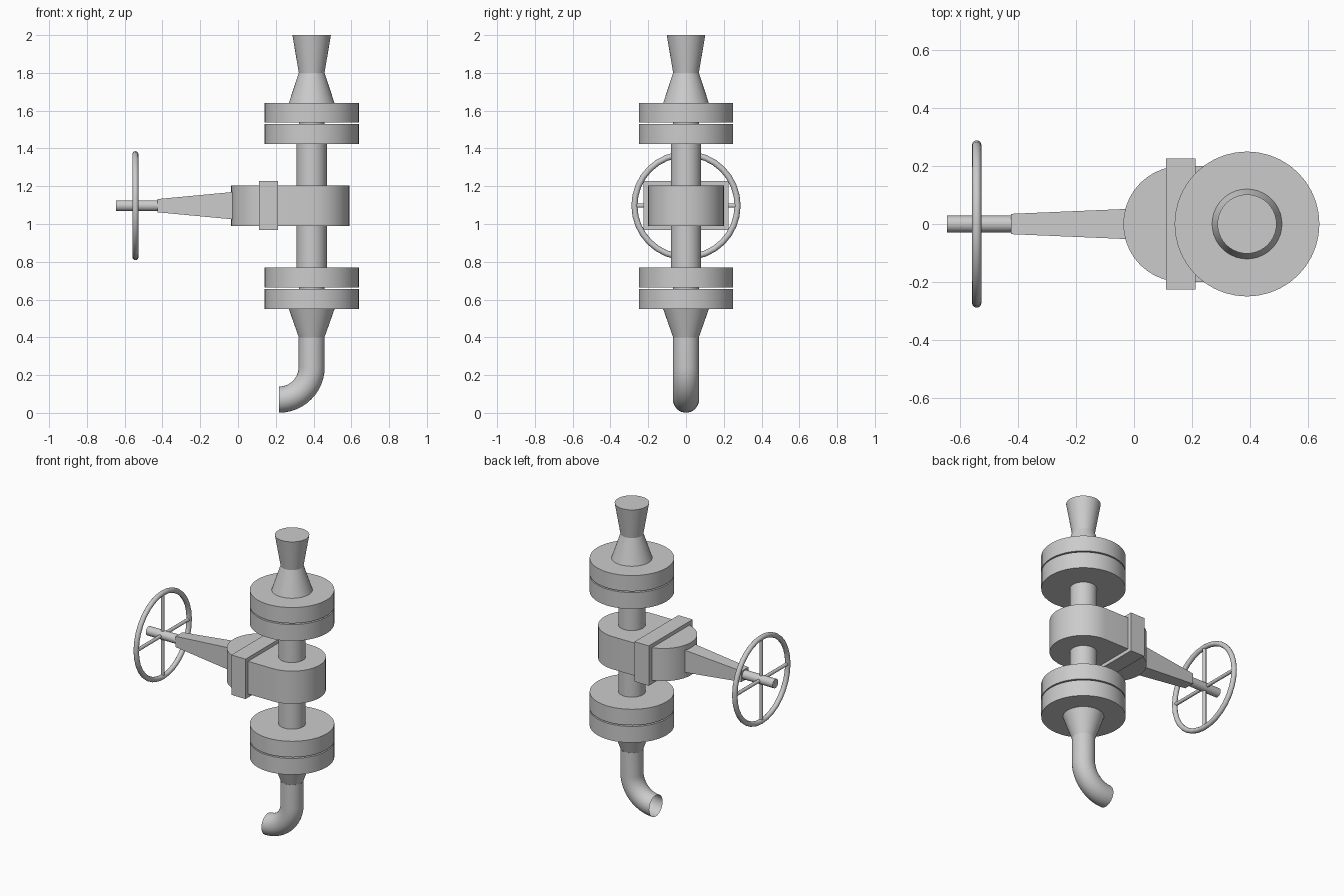
import bpy, bmesh, math
from mathutils import Vector

if "Cube" in bpy.data.objects:
    bpy.data.objects.remove(bpy.data.objects["Cube"])

AX = 0.39      # x of the vertical pipe axis
ZC = 1.097     # height of the valve stem axis
SIDES = 40


def finish(name, bm):
    bmesh.ops.recalc_face_normals(bm, faces=bm.faces[:])
    mesh = bpy.data.meshes.new(name)
    bm.to_mesh(mesh)
    bm.free()
    ob = bpy.data.objects.new(name, mesh)
    bpy.context.collection.objects.link(ob)
    bpy.ops.object.select_all(action='DESELECT')
    ob.select_set(True)
    bpy.context.view_layer.objects.active = ob
    bpy.ops.object.shade_smooth_by_angle(angle=math.radians(32))
    return ob


def loft(name, rings, caps=True):
    """Skin a list of equal-length point rings."""
    bm = bmesh.new()
    rows = [[bm.verts.new(p) for p in r] for r in rings]
    n = len(rows[0])
    for a, b in zip(rows, rows[1:]):
        for i in range(n):
            j = (i + 1) % n
            bm.faces.new((a[i], a[j], b[j], b[i]))
    if caps:
        bm.faces.new(rows[0])
        bm.faces.new(rows[-1])
    return finish(name, bm)


def circle(c, r, u, v, n=SIDES):
    c, u, v = Vector(c), Vector(u), Vector(v)
    return [c + r * (math.cos(t) * u + math.sin(t) * v)
            for t in (2 * math.pi * i / n for i in range(n))]


def turned(name, profile):
    """Turned part on the pipe axis from (radius, z) pairs."""
    return loft(name, [circle((AX, 0, z), r, (1, 0, 0), (0, 1, 0)) for r, z in profile])


def rod(name, a, b, r, n):
    a, b = Vector(a), Vector(b)
    d = (b - a).normalized()
    u = d.orthogonal().normalized()
    return loft(name, [circle(p, r, u, d.cross(u), n) for p in (a, b)])


def rect(x, hy, hz):
    return [(x, -hy, ZC - hz), (x, hy, ZC - hz), (x, hy, ZC + hz), (x, -hy, ZC + hz)]


# Pipe ends and reducers
turned("top_flare", [(0.068, 1.80), (0.102, 2.0)])
turned("top_reducer", [(0.121, 1.64), (0.068, 1.80)])
turned("bottom_reducer", [(0.068, 0.40), (0.121, 0.55)])
turned("main_pipe", [(0.08, 0.76), (0.08, 1.43)])

# Flange pairs with gaskets
for name, spans in (("upper", ((1.423, 1.530), (1.538, 1.641))),
                    ("lower", ((0.551, 0.657), (0.665, 0.769)))):
    for i, (z0, z1) in enumerate(spans):
        turned(f"{name}_flange_{i + 1}", [(0.25, z0), (0.25, z1)])
    turned(f"{name}_gasket", [(0.068, spans[0][1] - 0.01), (0.068, spans[1][0] + 0.01)])

# Outlet elbow, open at its end
R = 0.173
path = [((AX, 0, 0.40), 0)]
for k in range(13):
    t = math.pi / 2 * k / 12
    path.append(((AX - R + R * math.cos(t), 0, 0.243 - R * math.sin(t)), t))
loft("outlet_elbow", [circle(c, 0.069, (math.cos(t), 0, -math.sin(t)), (0, 1, 0), 32)
                      for c, t in path], caps=False)

# Valve body: slot-shaped block
outline = []
for cx, start in ((AX, -math.pi / 2), (0.163, math.pi / 2)):
    for k in range(21):
        t = start + math.pi * k / 20
        outline.append((cx + 0.2 * math.cos(t), 0.2 * math.sin(t)))
loft("valve_body", [[(x, y, z) for x, y in outline] for z in (0.99, 1.203)])

# Body joint plate, tapered bonnet and stem
loft("joint_plate", [rect(0.11, 0.226, 0.13), rect(0.213, 0.226, 0.13)])
loft("bonnet", [rect(-0.425, 0.035, 0.035), rect(0.0, 0.053, 0.075)])
rod("stem", (-0.645, 0, ZC), (-0.40, 0, ZC), 0.029, 20)

# Handwheel
WX = -0.543
bpy.ops.mesh.primitive_torus_add(major_radius=0.273, minor_radius=0.016, major_segments=32,
                                 minor_segments=12, location=(WX, 0, ZC),
                                 rotation=(0, math.pi / 2, 0))
bpy.context.object.name = "handwheel_rim"
bpy.ops.object.shade_smooth_by_angle(angle=math.radians(40))
rod("spoke_across", (WX, -0.27, ZC), (WX, 0.27, ZC), 0.011, 12)
rod("spoke_upright", (WX, 0, ZC - 0.27), (WX, 0, ZC + 0.27), 0.011, 12)
